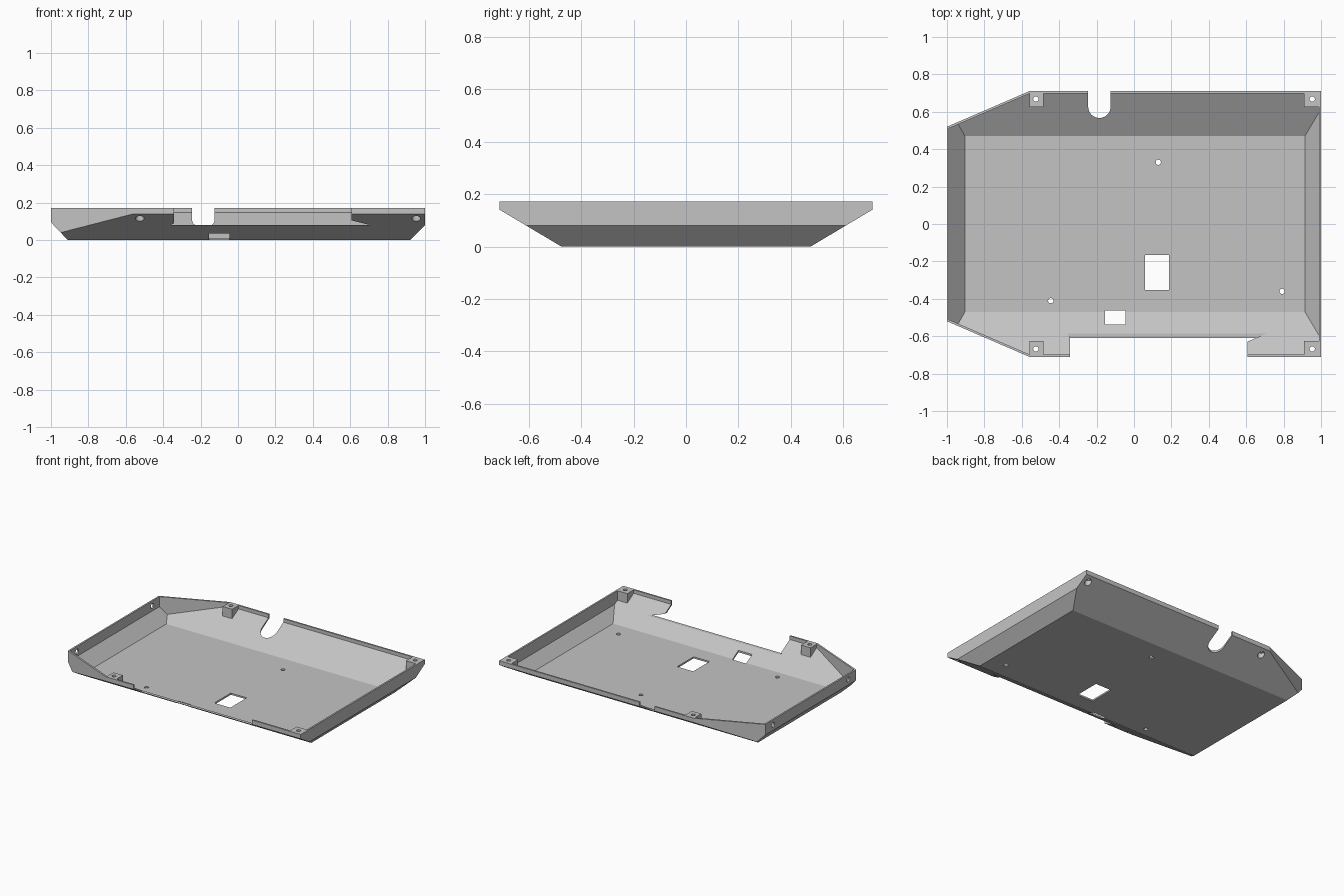
import bpy, bmesh, math
from mathutils import Vector

if "Cube" in bpy.data.objects:
    bpy.data.objects.remove(bpy.data.objects["Cube"])

WALL = 0.012


def make(name, bm):
    bmesh.ops.recalc_face_normals(bm, faces=bm.faces)
    mesh = bpy.data.meshes.new(name)
    bm.to_mesh(mesh)
    bm.free()
    obj = bpy.data.objects.new(name, mesh)
    bpy.context.collection.objects.link(obj)
    return obj


def convex(name, planes, inset=0.0):
    """Solid left after trimming a cube by (point, outward normal) planes."""
    bm = bmesh.new()
    bmesh.ops.create_cube(bm, size=4)
    for point, normal in planes:
        n = Vector(normal).normalized()
        cut = bmesh.ops.bisect_plane(
            bm, geom=bm.verts[:] + bm.edges[:] + bm.faces[:], dist=1e-6,
            plane_co=Vector(point) - n * inset, plane_no=n, clear_outer=True)
        edges = [e for e in cut["geom_cut"] if isinstance(e, bmesh.types.BMEdge)]
        if edges:
            bmesh.ops.contextual_create(bm, geom=edges)
    return make(name, bm)


def prism(name, points, a, b, axis="z"):
    """Extrude a 2D outline from a to b along z (xy outline) or y (xz outline)."""
    bm = bmesh.new()
    place = (lambda u, v, w: (u, v, w)) if axis == "z" else (lambda u, v, w: (u, w, v))
    face = bm.faces.new([bm.verts.new(place(u, v, a)) for u, v in points])
    ext = bmesh.ops.extrude_face_region(bm, geom=[face])["geom"]
    bmesh.ops.translate(bm, verts=[g for g in ext if isinstance(g, bmesh.types.BMVert)],
                        vec=place(0, 0, b - a))
    return make(name, bm)


def box(name, x0, x1, y0, y1, z0, z1):
    return prism(name, [(x0, y0), (x1, y0), (x1, y1), (x0, y1)], z0, z1)


def circle(x, y, r, n=24):
    return [(x + r * math.cos(i * math.tau / n), y + r * math.sin(i * math.tau / n))
            for i in range(n)]


def subtract(obj, cutter):
    mod = obj.modifiers.new("cut", "BOOLEAN")
    mod.operation, mod.solver, mod.object = "DIFFERENCE", "EXACT", cutter
    bpy.context.view_layer.update()
    dg = bpy.context.evaluated_depsgraph_get()
    mesh = bpy.data.meshes.new_from_object(obj.evaluated_get(dg))
    obj.modifiers.clear()
    obj.data = mesh
    bpy.data.objects.remove(cutter)


# Tray shape: walls, sloped undersides and two clipped left corners
sides = [((0, 0, 0), (0, 0, -1)),
         ((1, 0, 0), (1, 0, 0)), ((0.92, 0, 0), (1, 0, -1)),
         ((-1, 0, 0), (-1, 0, 0)), ((-0.91, 0, 0), (-0.095, 0, -0.09))]
for s in (1, -1):
    sides += [((0, s * 0.71, 0), (0, s, 0)),
              ((0, s * 0.475, 0), (0, s * 0.14, -0.235)),
              ((-0.56, s * 0.71, 0), (-0.19, s * 0.44, 0))]
tray = convex("tray", sides + [((0, 0, 0.172), (0, 0, 1))])

# Hollow inside, leaving solid screw blocks near four corners
cavity = convex("cavity", sides, WALL)
for s in (1, -1):
    y0, y1 = sorted((s * 0.625, s * 0.8))
    for x0, x1 in ((-0.56, -0.485), (0.908, 1.1)):
        subtract(cavity, box("block", x0, x1, y0, y1, -0.5, 3))
subtract(tray, cavity)

# Screw holes with wide recesses below
for s in (1, -1):
    for x in (-0.525, 0.953):
        subtract(tray, prism("screw_hole", circle(x, s * 0.668, 0.014), -0.1, 0.3))
        subtract(tray, prism("recess", circle(x, s * 0.668, 0.023), -0.1, 0.14))

# Floor holes and rectangular openings
for x, y in ((0.13, 0.33), (-0.445, -0.41), (0.792, -0.36)):
    subtract(tray, prism("floor_hole", circle(x, y, 0.014), -0.1, 0.1))
subtract(tray, box("large_window", 0.058, 0.186, -0.353, -0.165, -0.1, 0.1))
subtract(tray, box("small_window", -0.155, -0.045, -0.536, -0.463, -0.1, 0.1))

# Holes in the left wall
for y in (0.43, -0.43):
    hole = prism("wall_hole", circle(0, 0, 0.018), -0.05, 0.05)
    hole.rotation_euler = (0, math.pi / 2, 0)
    hole.location = (-1, y, 0.135)
    subtract(tray, hole)

# Round-ended slot in the back wall
arc = [(-0.185 + 0.06 * math.cos(a), 0.627 + 0.06 * math.sin(a))
       for a in (math.pi + i * math.pi / 16 for i in range(17))]
subtract(tray, prism("back_slot", arc + [(-0.125, 0.9), (-0.245, 0.9)], -0.1, 0.4))

# Long gap in the front wall with a pointed right end
gap = [(-0.342, 0.4), (-0.342, 0.09), (-0.36, 0.08), (0.71, 0.08), (0.608, 0.105), (0.608, 0.4)]
subtract(tray, prism("front_gap", gap, -0.9, -0.55, "y"))

# Single plain grey
grey = bpy.data.materials.new("light_grey")
grey.diffuse_color = (0.55, 0.55, 0.55, 1)
grey.use_nodes = True
grey.node_tree.nodes["Principled BSDF"].inputs["Base Color"].default_value = grey.diffuse_color
tray.data.materials.clear()
tray.data.materials.append(grey)
for p in tray.data.polygons:
    p.material_index = 0
bpy.context.view_layer.objects.active = tray
tray.select_set(True)
bpy.ops.object.shade_smooth_by_angle(angle=math.radians(20))
